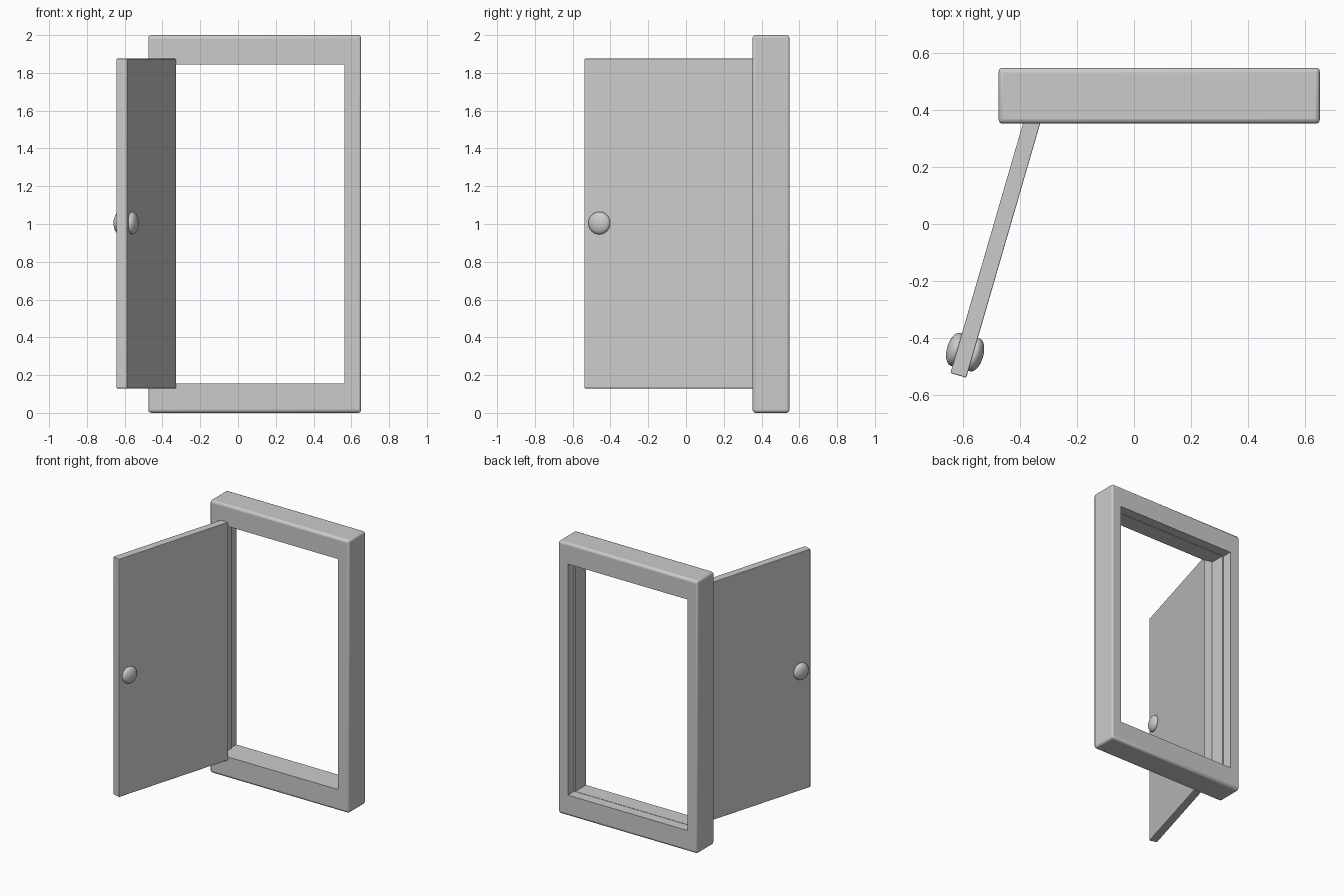
import bpy, bmesh, math
from mathutils import Matrix, Vector

if "Cube" in bpy.data.objects:
    bpy.data.objects.remove(bpy.data.objects["Cube"])

def finish(name, bm, bevel=0, matrix=None):
    bmesh.ops.recalc_face_normals(bm, faces=bm.faces)
    me = bpy.data.meshes.new(name)
    bm.to_mesh(me)
    bm.free()
    ob = bpy.data.objects.new(name, me)
    bpy.context.collection.objects.link(ob)
    if matrix:
        ob.matrix_world = matrix
    if bevel:
        m = ob.modifiers.new("bevel", "BEVEL")
        m.width, m.segments = bevel, 3
        m.limit_method = "WEIGHT"
    bpy.ops.object.select_all(action="DESELECT")
    ob.select_set(True)
    bpy.context.view_layer.objects.active = ob
    bpy.ops.object.shade_smooth_by_angle(angle=math.radians(40))
    return ob

def set_bevel(bm, test):
    layer = bm.edges.layers.float.new("bevel_weight_edge")
    for e in bm.edges:
        if test(e):
            e[layer] = 1.0

# Frame: rectangular rings (x0, x1, z0, z1, y) joined into a closed loop,
# with a shallow rebate on the rear half of the jambs
X0, X1, F, B = -0.475, 0.652, 0.352, 0.548
rings_def = [(X0, X1, 0, 2, F), (X0, X1, 0, 2, B),
             (-0.397, 0.574, 0.153, 1.847, B), (-0.397, 0.574, 0.153, 1.847, 0.475),
             (-0.387, 0.564, 0.155, 1.845, 0.475), (-0.387, 0.564, 0.155, 1.845, F)]
bm = bmesh.new()
rings = [[bm.verts.new((x, y, z)) for x, z in ((a, c), (b, c), (b, d), (a, d))]
         for a, b, c, d, y in rings_def]
for i, r in enumerate(rings):
    s = rings[(i + 1) % len(rings)]
    for k in range(4):
        n = (k + 1) % 4
        bm.faces.new((r[k], r[n], s[n], s[k]))
outer = set(rings[0] + rings[1])
set_bevel(bm, lambda e: all(v in outer for v in e.verts))
finish("door_frame", bm, 0.016)

# Door panel, swung open towards the front
L, T, Z0, Z1 = 0.932, 0.058, 0.13, 1.875
swing = Matrix.Translation((-0.356, 0.364, 0)) @ Matrix.Rotation(math.radians(-16.2), 4, "Z")
bm = bmesh.new()
bmesh.ops.create_cube(bm, size=1, matrix=Matrix.Translation((0, -L / 2, (Z0 + Z1) / 2))
                      @ Matrix.Diagonal((T, L, Z1 - Z0, 1)))
set_bevel(bm, lambda e: True)
finish("door_panel", bm, 0.004, swing)

# Flattened knobs on both sides
for side, name in ((1, "inner_knob"), (-1, "outer_knob")):
    bm = bmesh.new()
    bmesh.ops.create_uvsphere(bm, u_segments=32, v_segments=16, radius=1)
    finish(name, bm, 0, swing @ Matrix.Translation((side * 0.035, -L + 0.085, 1.005))
           @ Matrix.Diagonal((0.03, 0.06, 0.06, 1)))
